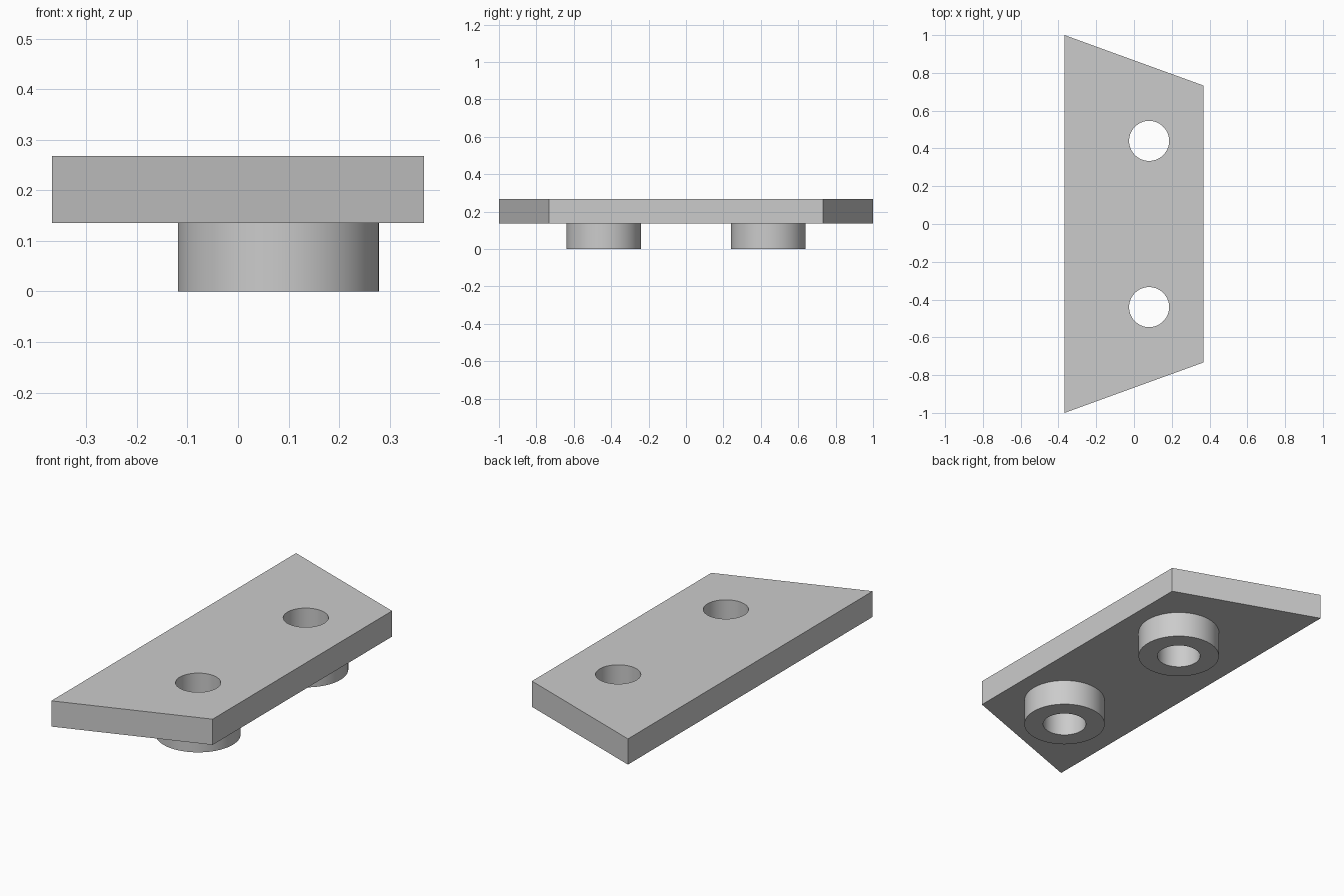
import bpy
import bmesh
import math

cube = bpy.data.objects.get("Cube")
if cube:
    bpy.data.objects.remove(cube, do_unlink=True)

HALF_WIDTH, LONG_HALF, SHORT_HALF = 0.368, 1.0, 0.733
PLATE_BOTTOM, PLATE_TOP = 0.135, 0.268
BOSS_X, BOSS_Y, BOSS_RADIUS, HOLE_RADIUS = 0.08, 0.44, 0.199, 0.106

grey = bpy.data.materials.new("plain grey")
grey.use_nodes = True
grey.diffuse_color = (0.6, 0.6, 0.6, 1)
grey.node_tree.nodes["Principled BSDF"].inputs["Base Color"].default_value = (0.6, 0.6, 0.6, 1)


def prism(name, outline, bottom, top):
    """Extrude a flat outline between two heights."""
    bm = bmesh.new()
    face = bm.faces.new([bm.verts.new((x, y, bottom)) for x, y in outline])
    result = bmesh.ops.extrude_face_region(bm, geom=[face])
    raised = [v for v in result["geom"] if isinstance(v, bmesh.types.BMVert)]
    bmesh.ops.translate(bm, verts=raised, vec=(0, 0, top - bottom))
    bmesh.ops.recalc_face_normals(bm, faces=bm.faces)
    mesh = bpy.data.meshes.new(name)
    bm.to_mesh(mesh)
    bm.free()
    mesh.materials.append(grey)
    obj = bpy.data.objects.new(name, mesh)
    bpy.context.collection.objects.link(obj)
    return obj


def circle(y, radius, sides=64):
    steps = [math.tau * i / sides for i in range(sides)]
    return [(BOSS_X + radius * math.cos(a), y + radius * math.sin(a)) for a in steps]


def combine(target, tool, operation):
    """Apply a boolean and discard the tool."""
    mod = target.modifiers.new(operation.lower(), "BOOLEAN")
    mod.operation, mod.object, mod.solver = operation, tool, "EXACT"
    bpy.context.view_layer.objects.active = target
    bpy.ops.object.modifier_apply(modifier=mod.name)
    bpy.data.objects.remove(tool, do_unlink=True)


# Tapered plate
plate = prism("mounting_plate",
              [(-HALF_WIDTH, -LONG_HALF), (HALF_WIDTH, -SHORT_HALF),
               (HALF_WIDTH, SHORT_HALF), (-HALF_WIDTH, LONG_HALF)],
              PLATE_BOTTOM, PLATE_TOP)

# Round bosses underneath, each drilled right through
for y in (-BOSS_Y, BOSS_Y):
    boss = prism("boss", circle(y, BOSS_RADIUS), 0, (PLATE_BOTTOM + PLATE_TOP) / 2)
    combine(plate, boss, "UNION")
    drill = prism("drill", circle(y, HOLE_RADIUS), -0.1, PLATE_TOP + 0.1)
    drill.hide_render = True
    combine(plate, drill, "DIFFERENCE")

# Smooth the round walls, keep the edges sharp
bpy.ops.object.select_all(action="DESELECT")
plate.select_set(True)
bpy.context.view_layer.objects.active = plate
bpy.ops.object.shade_smooth_by_angle(angle=math.radians(30))
